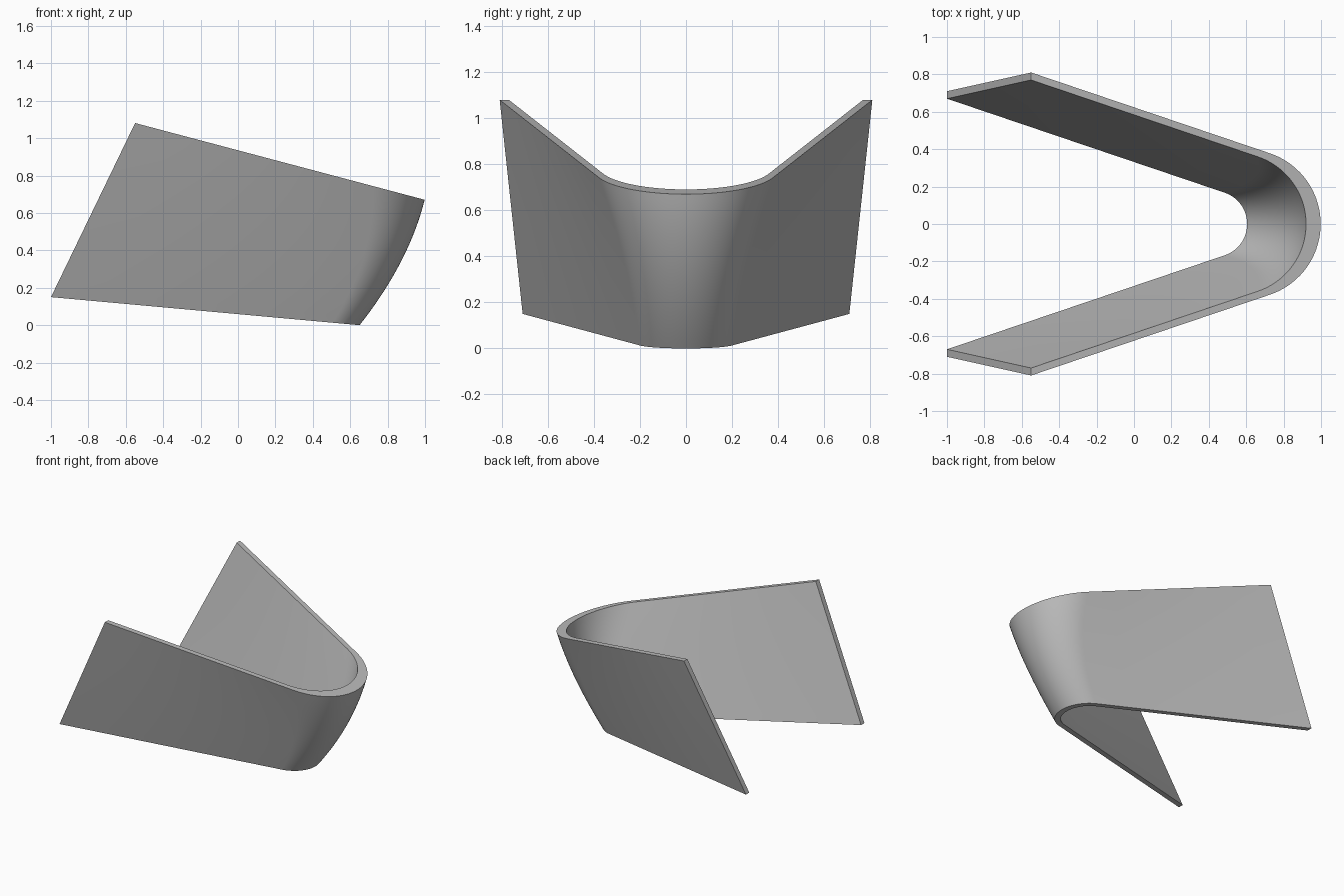
import bpy, bmesh, math
from mathutils import Vector

if "Cube" in bpy.data.objects:
    bpy.data.objects.remove(bpy.data.objects["Cube"], do_unlink=True)

grey = bpy.data.materials.new("plain grey")
grey.use_nodes = True
colour = (0.5, 0.5, 0.5, 1)
grey.diffuse_color = colour
grey.node_tree.nodes["Principled BSDF"].inputs["Base Color"].default_value = colour

ROWS, ARC, WALL = 20, 36, 6
ANGLE = math.radians(71.3)          # direction of the flat wall's normal
NORMAL = Vector((math.cos(ANGLE), math.sin(ANGLE)))
BULGE = 0.045                       # outward bow of the nose


def section(v, end_low, end_high, nose_low, nose_high):
    """U-shaped outline at height fraction v: wall, round nose, wall."""
    end = Vector(end_low).lerp(Vector(end_high), v)
    nose = nose_low + (nose_high - nose_low) * v + BULGE * 4 * v * (1 - v)
    centre = (nose - end.dot(NORMAL)) / (1 - NORMAL.x)
    radius = nose - centre
    arc = [Vector((centre + radius * math.cos(a), radius * math.sin(a)))
           for a in (ANGLE * (1 - 2 * i / ARC) for i in range(ARC + 1))]
    left = [end.lerp(arc[0], i / WALL) for i in range(WALL)]
    right = [Vector((p.x, -p.y)) for p in reversed(left)]
    return left + arc + right


def skin(bm, *shape):
    """Lofted grid of vertices between the sloping lower and upper planes."""
    low, high = section(0, *shape), section(1, *shape)
    grid = []
    for r in range(ROWS + 1):
        v = r / ROWS
        row = []
        for p, a, b in zip(section(v, *shape), low, high):
            z_low = 0.0 + 0.091 * (0.65 - a.x)
            z_high = 0.67 + 0.265 * (1 - b.x)
            row.append(bm.verts.new((p.x, p.y, z_low + (z_high - z_low) * v)))
        grid.append(row)
    return grid


def bridge(bm, a, b):
    for i in range(len(a) - 1):
        bm.faces.new((a[i], a[i + 1], b[i + 1], b[i]))


# Bent plate: outer and inner skins joined by rims and end caps
bm = bmesh.new()
outer = skin(bm, (-1, 0.71), (-0.55, 0.81), 0.65, 0.998)
inner = skin(bm, (-1, 0.67), (-0.55, 0.77), 0.605, 0.92)
for r in range(ROWS):
    bridge(bm, outer[r], outer[r + 1])
    bridge(bm, inner[r + 1], inner[r])
for k in (0, -1):
    bridge(bm, outer[k], inner[k])
    bridge(bm, [row[k] for row in outer], [row[k] for row in inner])
bmesh.ops.recalc_face_normals(bm, faces=bm.faces)

mesh = bpy.data.meshes.new("bent_plate")
bm.to_mesh(mesh)
bm.free()
mesh.materials.append(grey)
plate = bpy.data.objects.new("bent_plate", mesh)
bpy.context.collection.objects.link(plate)
bpy.context.view_layer.objects.active = plate
plate.select_set(True)
bpy.ops.object.shade_smooth_by_angle(angle=math.radians(30))
